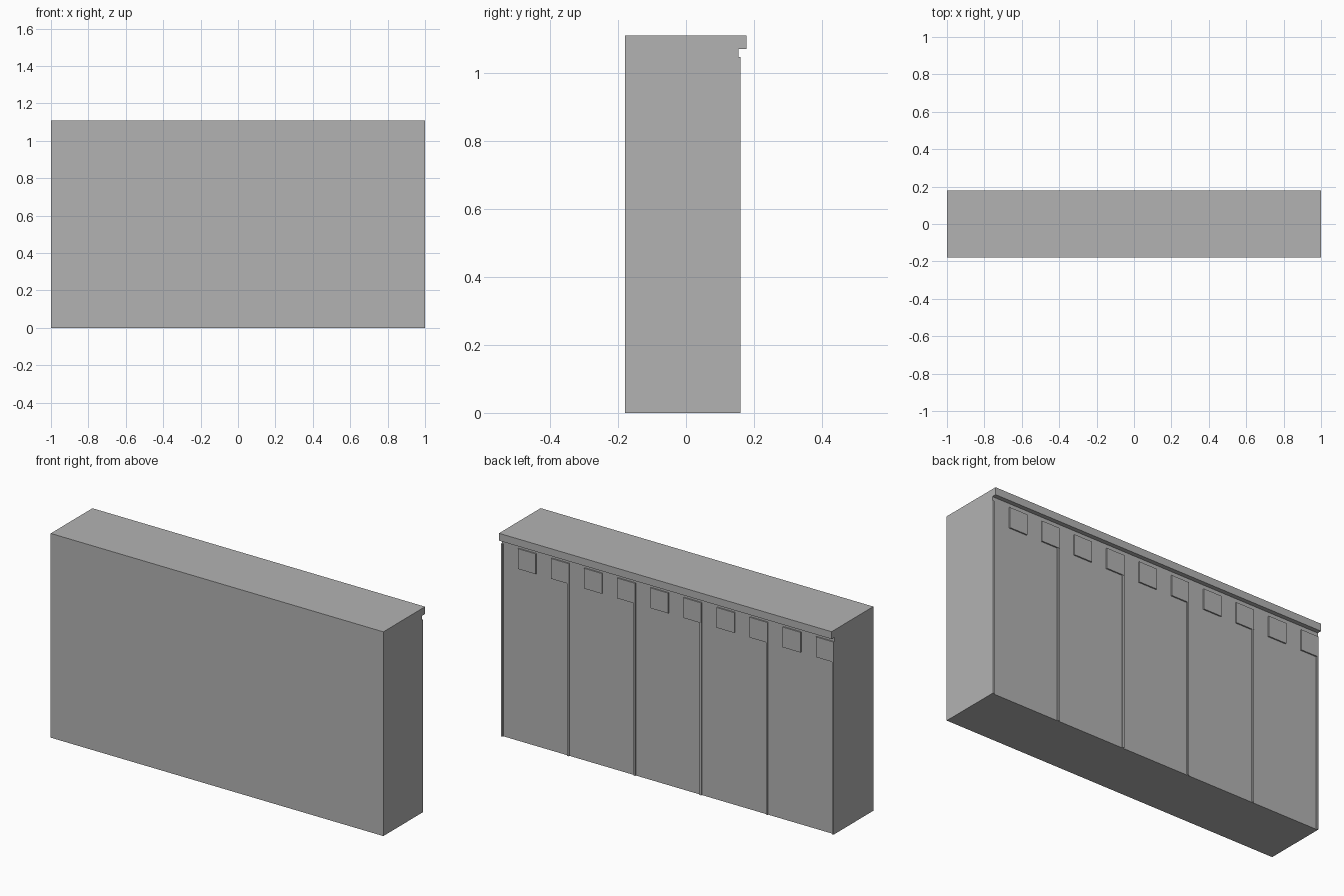
import bpy, bmesh

if "Cube" in bpy.data.objects:
    bpy.data.objects.remove(bpy.data.objects["Cube"])

WALL_Y = 0.154      # main back surface, behind the raised trim
TRIM_TOP = 1.047    # strips and tiles end just below the cornice
STEP = 0.398        # spacing of the vertical strips

grey = bpy.data.materials.new("plain grey")
grey.diffuse_color = (0.45, 0.45, 0.45, 1)
grey.use_nodes = True
grey.node_tree.nodes["Principled BSDF"].inputs["Base Color"].default_value = grey.diffuse_color


def extrude_profile(name, profile, x0, x1):
    """Extrude a (y, z) outline along x, from x0 to x1."""
    bm = bmesh.new()
    face = bm.faces.new([bm.verts.new((x0, y, z)) for y, z in profile])
    ret = bmesh.ops.extrude_face_region(bm, geom=[face])
    verts = [v for v in ret["geom"] if isinstance(v, bmesh.types.BMVert)]
    bmesh.ops.translate(bm, verts=verts, vec=(x1 - x0, 0, 0))
    bmesh.ops.recalc_face_normals(bm, faces=bm.faces)
    mesh = bpy.data.meshes.new(name)
    bm.to_mesh(mesh)
    bm.free()
    mesh.materials.append(grey)
    obj = bpy.data.objects.new(name, mesh)
    bpy.context.collection.objects.link(obj)
    return obj


def raised_box(name, x0, x1, y1, z0, z1):
    """Thin box standing proud of the back of the wall."""
    return extrude_profile(
        name, [(WALL_Y, z0), (y1, z0), (y1, z1), (WALL_Y, z1)], x0, x1)


# Wall slab with the overhanging cornice along its back edge
extrude_profile("wall_with_cornice", [
    (-0.18, 0), (WALL_Y, 0), (WALL_Y, 1.07),
    (0.178, 1.07), (0.178, 1.11), (-0.18, 1.11)], -1, 1)

# Narrow vertical strips dividing the back into five panels
for i in range(6):
    x = -1 + STEP * i
    raised_box(f"panel_strip_{i + 1}", x, x + 0.01, 0.160, 0, TRIM_TOP)

# Row of square tiles below the cornice, two per panel
for i in range(10):
    x = -1 + STEP / 2 * i
    raised_box(f"square_tile_{i + 1}", x, x + 0.107, 0.161, 0.937, TRIM_TOP)
